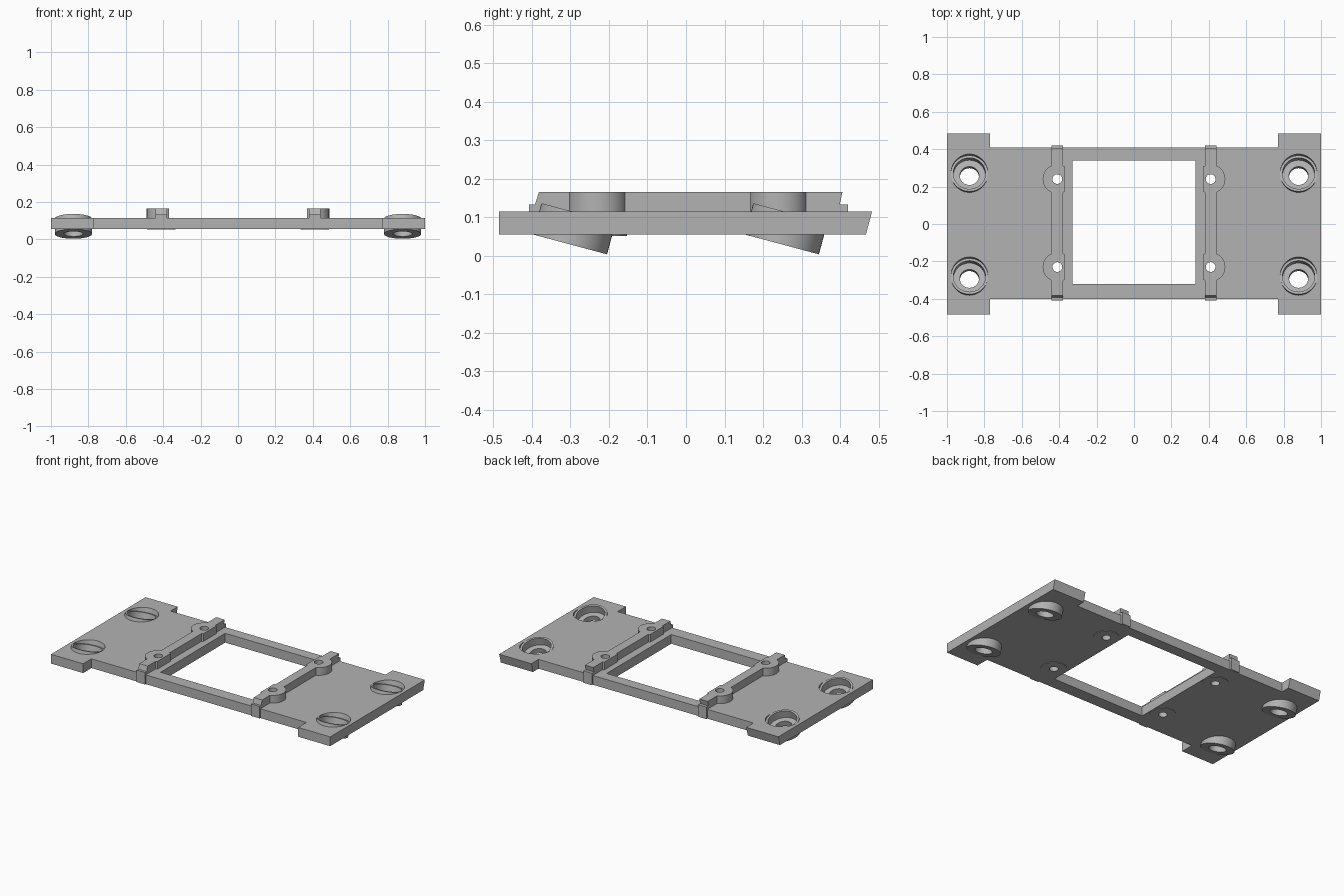
import bpy, bmesh, math
from mathutils import Matrix

if "Cube" in bpy.data.objects:
    bpy.data.objects.remove(bpy.data.objects["Cube"])

grey = bpy.data.materials.new("plain grey")
grey.use_nodes = True
COLOUR = (0.45, 0.45, 0.45, 1)
grey.diffuse_color = COLOUR
grey.node_tree.nodes["Principled BSDF"].inputs["Base Color"].default_value = COLOUR


def finish(bm, name):
    bmesh.ops.recalc_face_normals(bm, faces=bm.faces)
    mesh = bpy.data.meshes.new(name)
    bm.to_mesh(mesh)
    bm.free()
    mesh.materials.append(grey)
    ob = bpy.data.objects.new(name, mesh)
    bpy.context.collection.objects.link(ob)
    return ob


def prism(name, points, offset):
    """Extrude a flat outline of 3D points along an offset."""
    bm = bmesh.new()
    face = bm.faces.new([bm.verts.new(p) for p in points])
    out = bmesh.ops.extrude_face_region(bm, geom=[face])
    bmesh.ops.translate(bm, vec=offset, verts=[v for v in out["geom"] if isinstance(v, bmesh.types.BMVert)])
    return finish(bm, name)


def cylinder(name, r, z0, z1, matrix):
    bm = bmesh.new()
    bmesh.ops.create_cone(bm, cap_ends=True, segments=48, radius1=r, radius2=r, depth=z1 - z0,
                          matrix=matrix @ Matrix.Translation((0, 0, (z0 + z1) / 2)))
    return finish(bm, name)


def lathe(name, profile, matrix):
    """Revolve a closed (radius, height) profile about the local z axis."""
    bm = bmesh.new()
    n = 48
    rings = [[bm.verts.new(matrix @ Matrix.Rotation(math.tau * i / n, 4, "Z") @ Matrix.Translation((r, 0, z)).translation)
              for r, z in profile] for i in range(n)]
    for i in range(n):
        a, b = rings[i], rings[(i + 1) % n]
        for j in range(len(profile)):
            k = (j + 1) % len(profile)
            bm.faces.new((a[j], b[j], b[k], a[k]))
    return finish(bm, name)


def combine(target, tool, operation):
    """Apply a boolean and discard the tool object."""
    mod = target.modifiers.new("bool", "BOOLEAN")
    mod.operation, mod.object, mod.solver = operation, tool, "EXACT"
    dg = bpy.context.evaluated_depsgraph_get()
    mesh = bpy.data.meshes.new_from_object(target.evaluated_get(dg))
    target.modifiers.clear()
    target.data = mesh
    bpy.data.objects.remove(tool)


BOTTOM, TOP = 0.055, 0.115
RAIL_X, RAIL_TOP = 0.41, 0.165
BOSS_Y = (-0.23, 0.24)

# Base plate with four corner ears and a slanted back edge
right = [(0.77, -0.4), (0.77, -0.485), (1, -0.485), (1, 0.483), (0.77, 0.483), (0.77, 0.41)]
outline = right + [(-x, y) for x, y in reversed(right)]
plate = prism("base_plate", [(x, y, BOTTOM) for x, y in outline], (0, 0, TOP - BOTTOM))
for v in plate.data.vertices:
    if v.co.y > 0.45 and v.co.z < 0.08:
        v.co.y -= 0.016

# Central window
window = [(-0.33, -0.32, 0), (0.33, -0.32, 0), (0.33, 0.34, 0), (-0.33, 0.34, 0)]
combine(plate, prism("window_cutter", window, (0, 0, 0.3)), "DIFFERENCE")

parts = [plate]
cup_profile = [(0.051, 0), (0.0995, 0), (0.0995, 0.084), (0.086, 0.084), (0.086, 0.035), (0.051, 0.035)]
for side, sx in (("left", 1), ("right", -1)):
    # Tilted cups set into the plate
    for end, y in (("front", -0.301), ("back", 0.249)):
        place = Matrix.Translation((sx * 0.88, y, 0.0295)) @ Matrix.Rotation(math.radians(-15), 4, "X")
        combine(plate, cylinder("cup_cutter", 0.0985, 0, 0.2, place), "DIFFERENCE")
        parts.append(lathe(f"{end}_{side}_cup", cup_profile, place))

    # Rail with stepped ends
    x0 = sx * RAIL_X - 0.03
    section = [(-0.408, 0.0555), (-0.408, 0.133), (-0.392, 0.133), (-0.382, RAIL_TOP),
               (0.406, RAIL_TOP), (0.399, 0.133), (0.42, 0.133), (0.42, 0.0555)]
    rail = prism(f"{side}_rail", [(x0, y, z) for y, z in section], (0.06, 0, 0))

    # Screw bosses, flattened on the window side, with thin round pads below
    for y in BOSS_Y:
        ring = [math.tau * i / 48 for i in range(48)]
        pts = [(0.078 * math.cos(a), 0.078 * math.sin(a)) for a in ring]
        half = [p for p in pts if p[0] > -0.04]
        start = next(i for i, p in enumerate(pts) if p[0] <= -0.04)
        half = [p for p in pts[start:] + pts[:start] if p in half]
        edge = math.sqrt(0.078 ** 2 - 0.04 ** 2)
        half = [(-0.04, -edge)] + half + [(-0.04, edge)]
        boss = prism("boss", [(sx * (RAIL_X + px), y + py, 0.1) for px, py in half], (0, 0, RAIL_TOP - 0.1))
        combine(rail, boss, "UNION")
        centre = Matrix.Translation((sx * RAIL_X, y, 0))
        combine(plate, cylinder("pad", 0.077, 0.052, 0.09, centre), "UNION")
    for y in BOSS_Y:
        centre = Matrix.Translation((sx * RAIL_X, y, 0))
        for body in (plate, rail):
            combine(body, cylinder("screw_cutter", 0.026, 0, 0.3, centre), "DIFFERENCE")
    parts.append(rail)

# Smooth the round walls, keep the edges sharp
for ob in bpy.context.selected_objects:
    ob.select_set(False)
for ob in parts:
    ob.select_set(True)
bpy.context.view_layer.objects.active = plate
bpy.ops.object.shade_smooth_by_angle(angle=math.radians(30))
